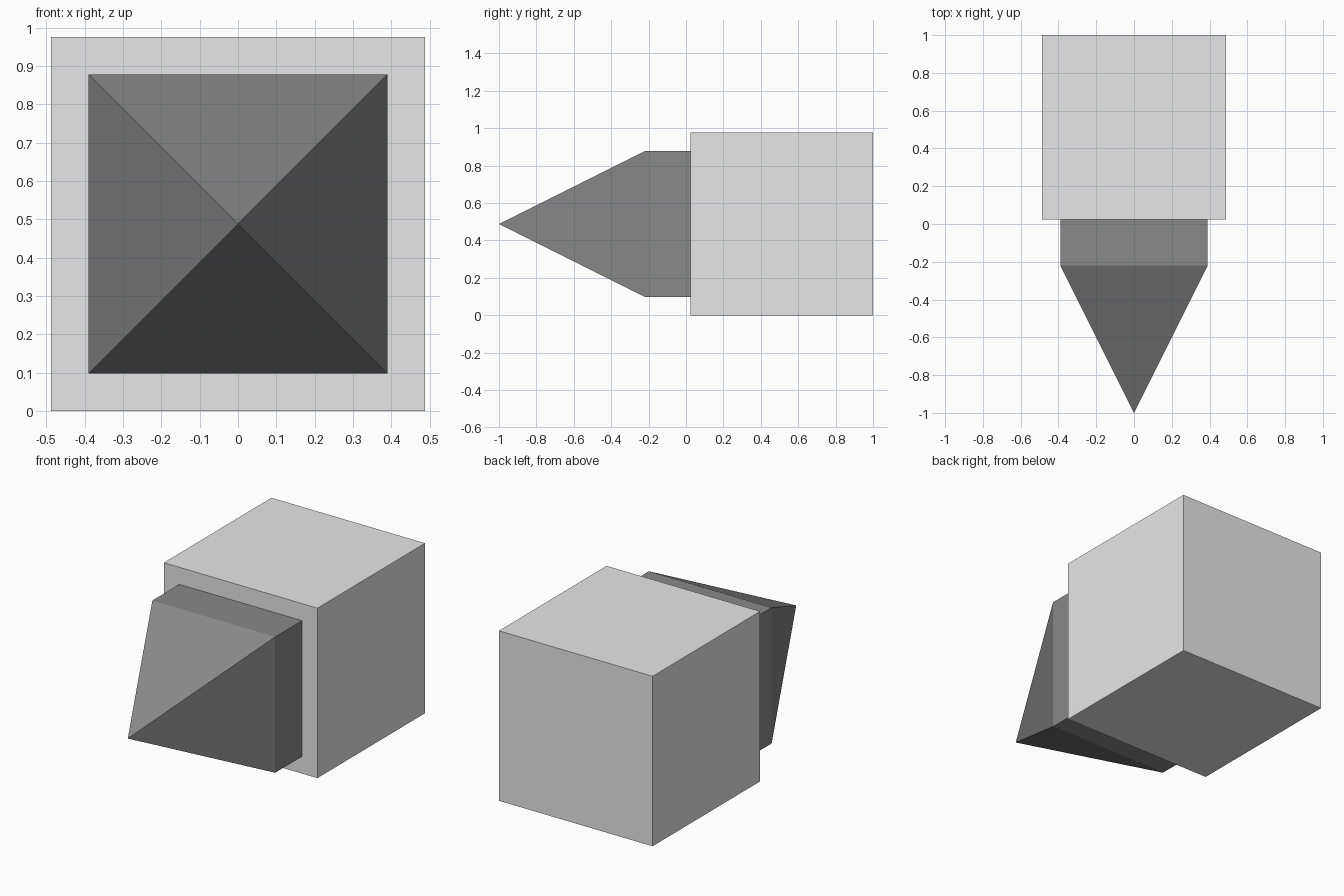
import bpy, bmesh, math
from mathutils import Vector, Matrix

if "Cube" in bpy.data.objects:
    bpy.data.objects.remove(bpy.data.objects["Cube"])

HALF = 0.488            # half size of the cube, also the height of the axis
NECK_HALF = 0.39        # half width of the pointed front part
CUBE_FRONT, NECK_FRONT, TIP = 0.024, -0.22, -1.0


def material(name, value):
    mat = bpy.data.materials.new(name)
    mat.diffuse_color = (value, value, value, 1)
    mat.use_nodes = True
    mat.node_tree.nodes["Principled BSDF"].inputs["Base Color"].default_value = mat.diffuse_color
    return mat


def add_object(name, bm, mat):
    bmesh.ops.recalc_face_normals(bm, faces=bm.faces)
    mesh = bpy.data.meshes.new(name)
    bm.to_mesh(mesh)
    bm.free()
    mesh.materials.append(mat)
    obj = bpy.data.objects.new(name, mesh)
    bpy.context.collection.objects.link(obj)
    return obj


# Cube body
bm = bmesh.new()
bmesh.ops.create_cube(bm, size=2 * HALF)
bmesh.ops.translate(bm, verts=bm.verts, vec=(0, CUBE_FRONT + HALF, HALF))
add_object("cube_body", bm, material("light grey", 0.8))

# Pointed front: a square block with its front face drawn out to a tip
bm = bmesh.new()
bmesh.ops.create_cube(bm, size=1)
bmesh.ops.scale(bm, verts=bm.verts,
                vec=(2 * NECK_HALF, CUBE_FRONT - NECK_FRONT, 2 * NECK_HALF))
bmesh.ops.translate(bm, verts=bm.verts,
                    vec=(0, (CUBE_FRONT + NECK_FRONT) / 2, HALF))
front = min(bm.faces, key=lambda f: f.calc_center_median().y)
tip = bmesh.ops.poke(bm, faces=[front])["verts"][0]
tip.co = (0, TIP, HALF)
add_object("pointed_front", bm, material("dark grey", 0.25))
